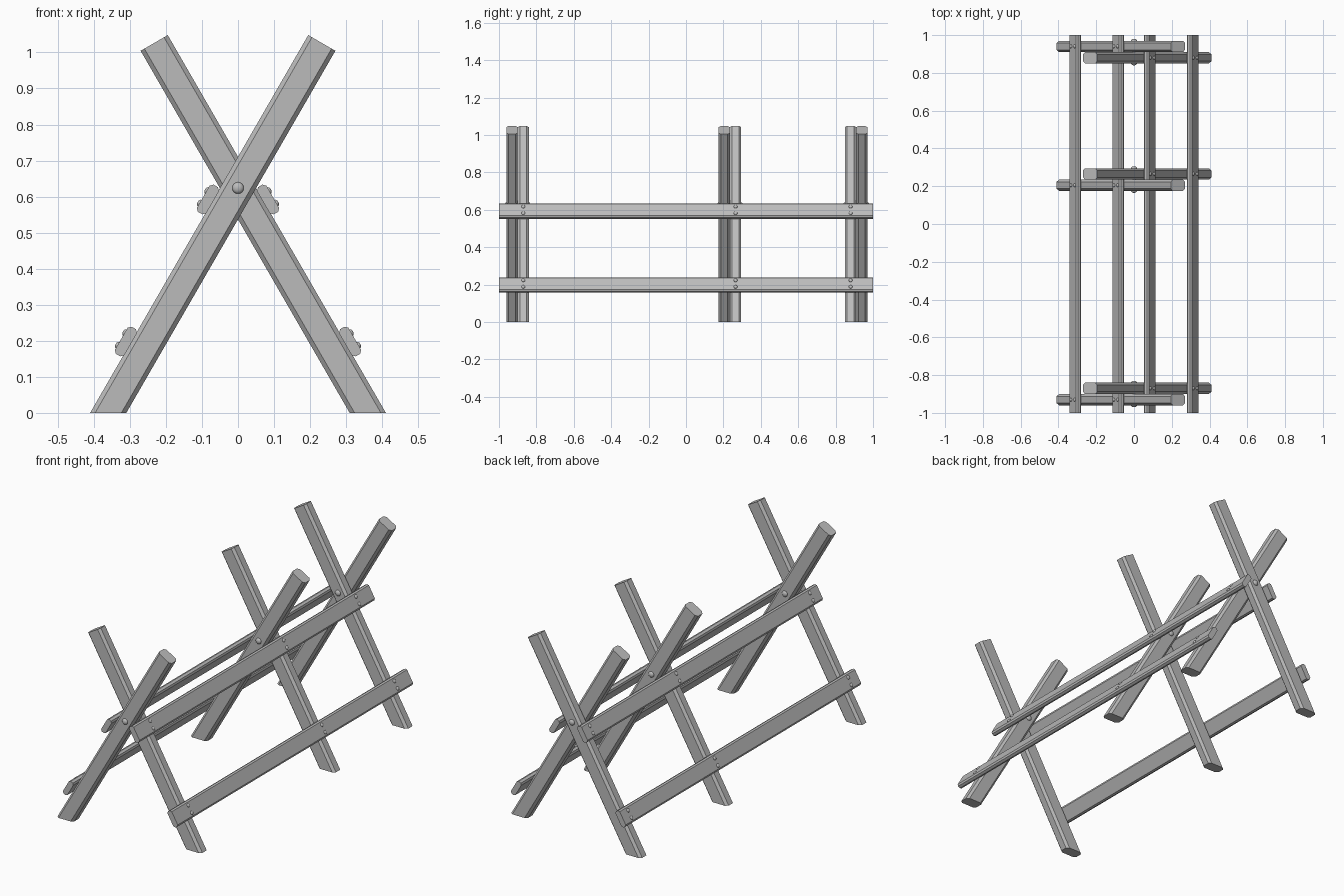
import bpy, bmesh
from math import sin, cos, radians
from mathutils import Vector, Matrix

cube = bpy.data.objects.get("Cube")
if cube:
    bpy.data.objects.remove(cube)

grey = bpy.data.materials.new("plain_grey")
grey.use_nodes = True
colour = (0.5, 0.5, 0.5, 1)
grey.diffuse_color = colour
grey.node_tree.nodes["Principled BSDF"].inputs["Base Color"].default_value = colour

LEAN = radians(30)
UP = Vector((sin(LEAN), 0, cos(LEAN)))        # along a leg that leans to +x
OUT = Vector((-cos(LEAN), 0, sin(LEAN)))      # out of its upper face
Y = Vector((0, 1, 0))
FOOT = Vector((-0.36, 0, 0))
LEG_W, LEG_T, LEG_LEN = 0.087, 0.06, 1.185
RAIL_W, RAIL_T = 0.087, 0.03
PAIRS = [(-0.93, -0.87), (0.205, 0.265), (0.94, 0.88)]
RAIL_HEIGHTS = [0.198, 0.592]


def finish(name, bm, side):
    """Make the object, mirroring it in x for the other side."""
    if side > 0:
        bmesh.ops.scale(bm, vec=(-1, 1, 1), verts=bm.verts)
    bmesh.ops.recalc_face_normals(bm, faces=bm.faces)
    mesh = bpy.data.meshes.new(name)
    bm.to_mesh(mesh)
    bm.free()
    mesh.materials.append(grey)
    obj = bpy.data.objects.new(name, mesh)
    bpy.context.collection.objects.link(obj)
    return obj


def beam(start, end, u, v, w, t, c, flat_foot=False):
    """Chamfered board of section w x t from start to end."""
    bm = bmesh.new()
    a, b = w / 2, t / 2
    section = [(a - c, b), (a, b - c), (a, c - b), (a - c, -b),
               (c - a, -b), (-a, c - b), (-a, b - c), (c - a, b)]
    axis = (end - start).normalized()
    rings = []
    for p in (start, end):
        ring = []
        for x, y in section:
            q = p + u * x + v * y
            if flat_foot and p is start:
                q -= axis * (q.z / axis.z)
            ring.append(bm.verts.new(q))
        rings.append(ring)
        bm.faces.new(ring)
    low, high = rings
    for i in range(8):
        j = (i + 1) % 8
        bm.faces.new((low[i], low[j], high[j], high[i]))
    return bm


def dome(name, centre, normal, radius, height, side):
    """Low round bolt head."""
    bm = bmesh.new()
    turn = normal.to_track_quat('Z', 'Y').to_matrix().to_4x4()
    size = Matrix.Diagonal((radius, radius, height, 1))
    bmesh.ops.create_uvsphere(bm, u_segments=16, v_segments=10, radius=1,
                              matrix=Matrix.Translation(centre) @ turn @ size)
    for f in bm.faces:
        f.smooth = True
    finish(name, bm, side)


for side, label in ((-1, "right"), (1, "left")):
    leg_ys = [pair[0 if side < 0 else 1] for pair in PAIRS]

    # Crossed legs, flat on the ground and square at the top
    for place, y in zip(("front", "middle", "back"), leg_ys):
        foot = FOOT + Y * y
        bm = beam(foot, foot + UP * LEG_LEN, OUT, Y, LEG_W, LEG_T, 0.012, True)
        finish(f"{place}_{label}_leg", bm, side)

    # Long rails on the upper faces of the legs, with two screws per leg
    for level, z in zip(("lower", "upper"), RAIL_HEIGHTS):
        mid = FOOT + OUT * (LEG_W / 2 + 0.013)
        mid += UP * ((z - mid.z) / UP.z)
        bm = beam(mid - Y, mid + Y, UP, OUT, RAIL_W, RAIL_T, 0.008)
        finish(f"{level}_{label}_rail", bm, side)
        for y in leg_ys:
            for step in (-0.02, 0.02):
                spot = mid + Y * y + UP * step + OUT * RAIL_T / 2
                dome(f"{level}_{label}_screw", spot, OUT, 0.01, 0.006, side)

# Pivot bolts through each crossing
for pair in PAIRS:
    for y, way in ((min(pair), -1), (max(pair), 1)):
        dome("pivot_bolt", Vector((0, y + way * LEG_T / 2, 0.624)),
             Y * way, 0.016, 0.01, -1)
